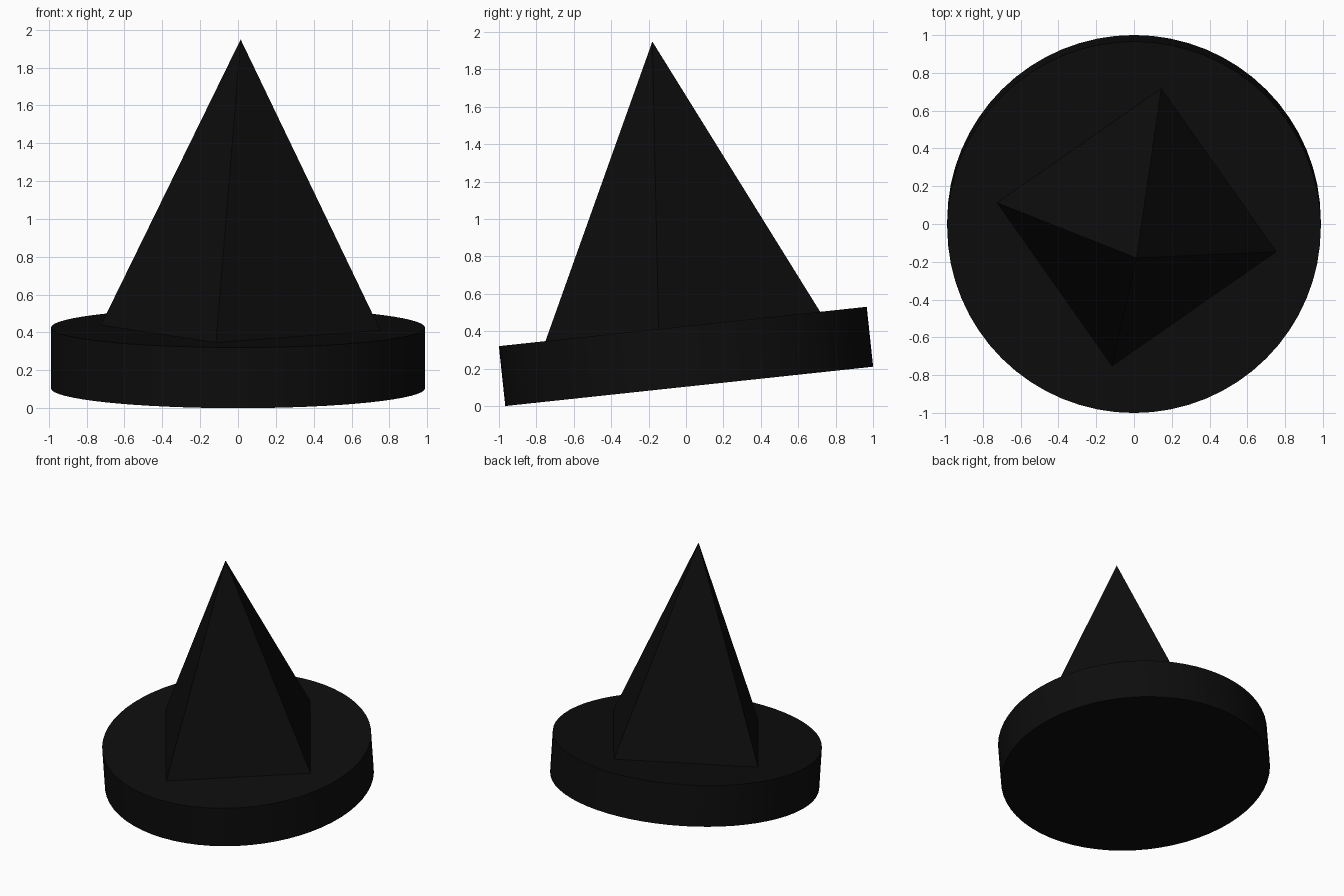
import bpy
import math
from mathutils import Matrix

if "Cube" in bpy.data.objects:
    bpy.data.objects.remove(bpy.data.objects["Cube"])

TILT = math.radians(6.1)
RADIUS, THICK, HEIGHT = 0.989, 0.322, 1.532
SINK = 0.02  # spike base sits slightly inside the disc

black = bpy.data.materials.new("black")
black.diffuse_color = (0.004, 0.004, 0.004, 1)
black.use_nodes = True
black.node_tree.nodes["Principled BSDF"].inputs["Base Color"].default_value = black.diffuse_color

# Shared tilted frame, origin at the disc centre
frame = Matrix.Translation((0, 0, 0.265)) @ Matrix.Rotation(TILT, 4, 'X')


def add_cone(name, sides, r1, r2, depth, local):
    bpy.ops.mesh.primitive_cone_add(vertices=sides, radius1=r1, radius2=r2, depth=depth)
    ob = bpy.context.object
    ob.name = name
    ob.matrix_world = frame @ local
    ob.data.materials.append(black)
    return ob


# Round tilted base
base = add_cone("disc_base", 64, RADIUS, RADIUS, THICK, Matrix.Identity(4))
bpy.ops.object.shade_smooth_by_angle(angle=math.radians(30))

# Four-sided spike, turned ten degrees
depth = HEIGHT + SINK
spike_r = 0.75 * depth / HEIGHT
add_cone("pyramid_spike", 4, spike_r, 0, depth,
         Matrix.Translation((0.014, 0, THICK / 2 - SINK + depth / 2))
         @ Matrix.Rotation(math.radians(-10), 4, 'Z'))
